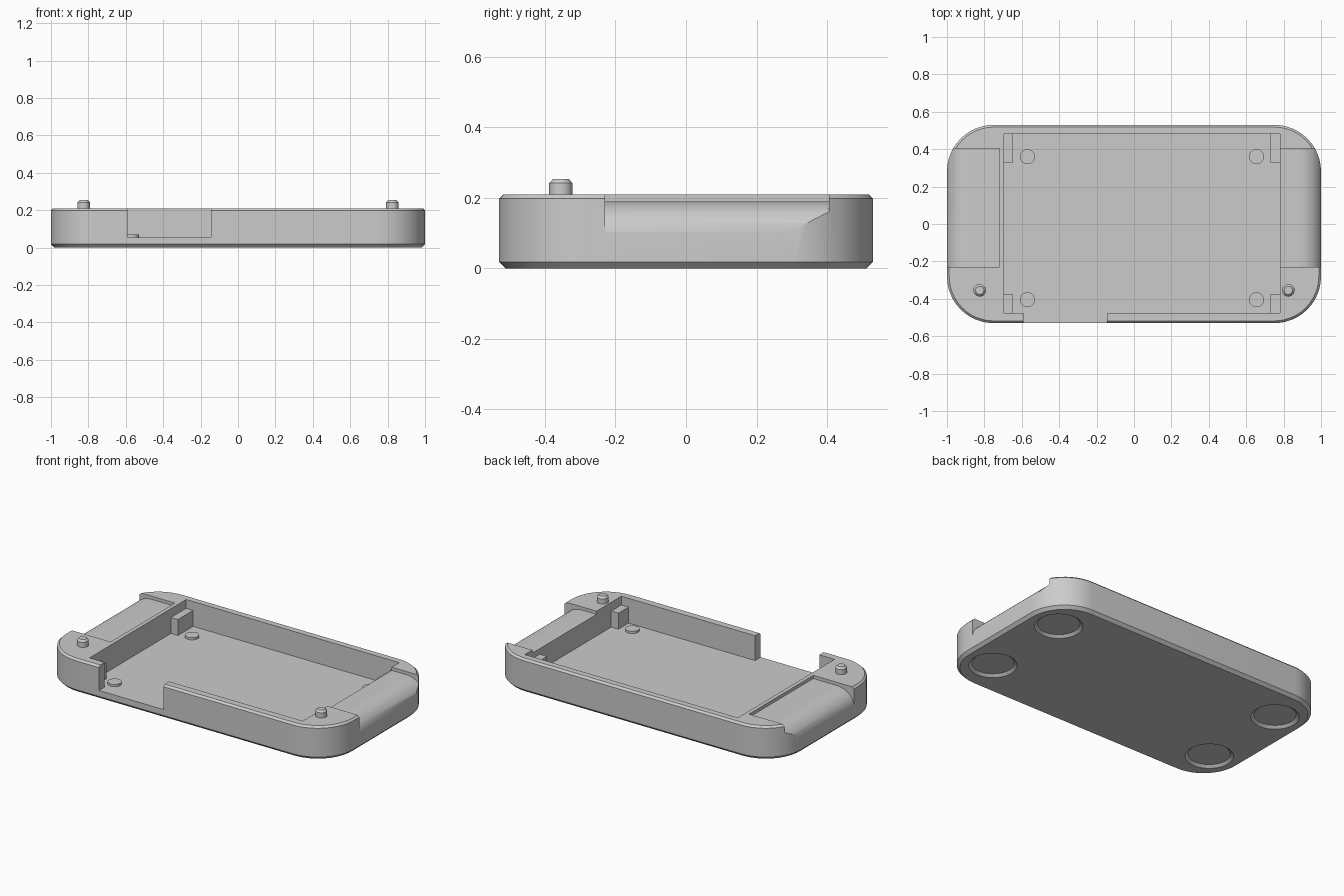
import bpy, bmesh, math
from math import cos, sin, pi

cube = bpy.data.objects.get("Cube")
if cube:
    bpy.data.objects.remove(cube, do_unlink=True)

grey = bpy.data.materials.new("matte grey")
grey.use_nodes = True
grey.diffuse_color = (0.6, 0.6, 0.6, 1)
grey.node_tree.nodes["Principled BSDF"].inputs["Base Color"].default_value = (0.6, 0.6, 0.6, 1)

FLOOR, TOP = 0.055, 0.21


def rounded_outline(hx, hy, r, steps=12):
    """Rounded rectangle; a circle when hx = hy = r."""
    points = []
    for k, (sx, sy) in enumerate([(1, 1), (-1, 1), (-1, -1), (1, -1)]):
        for i in range(steps + (hx > r)):
            a = (k + i / steps) * pi / 2
            points.append((sx * (hx - r) + r * cos(a), sy * (hy - r) + r * sin(a)))
    return points


def loft(name, rings):
    """Closed solid through matching rings of 3D points."""
    bm = bmesh.new()
    loops = [[bm.verts.new(p) for p in ring] for ring in rings]
    n = len(loops[0])
    for low, high in zip(loops, loops[1:]):
        for i in range(n):
            j = (i + 1) % n
            bm.faces.new((low[i], low[j], high[j], high[i]))
    bm.faces.new(loops[0][::-1])
    bm.faces.new(loops[-1])
    bmesh.ops.recalc_face_normals(bm, faces=bm.faces)
    mesh = bpy.data.meshes.new(name)
    bm.to_mesh(mesh)
    bm.free()
    mesh.materials.append(grey)
    obj = bpy.data.objects.new(name, mesh)
    bpy.context.collection.objects.link(obj)
    return obj


def disc(name, x, y, profile):
    """Round part from (radius, z) pairs."""
    return loft(name, [[(x + px, y + py, z) for px, py in rounded_outline(r, r, r)]
                       for r, z in profile])


def box(name, x0, x1, y0, y1, z0, z1):
    return loft(name, [[(x0, y0, z), (x1, y0, z), (x1, y1, z), (x0, y1, z)] for z in (z0, z1)])


def activate(obj):
    bpy.ops.object.select_all(action='DESELECT')
    obj.select_set(True)
    bpy.context.view_layer.objects.active = obj


def cut(target, cutter):
    mod = target.modifiers.new("cut", 'BOOLEAN')
    mod.operation, mod.solver, mod.object = 'DIFFERENCE', 'EXACT', cutter
    activate(target)
    bpy.ops.object.modifier_apply(modifier=mod.name)
    bpy.data.objects.remove(cutter, do_unlink=True)


def smooth(obj):
    activate(obj)
    bpy.ops.object.shade_smooth_by_angle(angle=math.radians(30))


# Chamfered tray body
tray = loft("tray_body", [
    [(x, y, z) for x, y in rounded_outline(1 - d, 0.53 - d, 0.25 - d)]
    for d, z in [(0.018, 0), (0, 0.018), (0, TOP - 0.012), (0.012, TOP)]])

# Inner pocket and front opening
cut(tray, box("pocket_cutter", -0.695, 0.78, -0.475, 0.48, FLOOR, 0.4))
cut(tray, box("opening_cutter", -0.59, -0.145, -0.6, -0.45, FLOOR, 0.4))

# Rounded grip recess at each end
for side, inner in ((1, 0.77), (-1, 0.72)):
    arc = [(0.88 + 0.121 * sin(t * pi / 24), 0.09 + 0.1 * cos(t * pi / 24)) for t in range(13)]
    profile = [(inner, 0.19)] + arc + [(1.1, 0.09), (1.1, 0.4), (inner, 0.4)]
    cut(tray, loft("grip_cutter", [[(side * x, y, z) for x, z in profile] for y in (-0.23, 0.405)]))

# Foot recesses underneath
for x in (-0.8, 0.8):
    for y in (-0.29, 0.29):
        cut(tray, disc("foot_cutter", x, y, [(0.144, -0.005), (0.120, 0.015)]))
smooth(tray)

# Alignment pins on the front corners
for side, label in ((1, "left"), (-1, "right")):
    smooth(disc(label + "_pin", side * 0.825, -0.355,
                [(0.033, TOP - 0.01), (0.033, 0.242), (0.022, 0.254)]))

# Floor pads and corner ribs
for x, rib_x0, rib_x1, side in ((0.655, 0.73, 0.785, "left"), (-0.57, -0.7, -0.647, "right")):
    for y, rib_y0, rib_y1, end in ((0.36, 0.33, 0.485, "back"), (-0.405, -0.48, -0.375, "front")):
        smooth(disc(f"{end}_{side}_pad", x, y, [(0.04, FLOOR - 0.01), (0.04, 0.069)]))
        box(f"{end}_{side}_rib", rib_x0, rib_x1, rib_y0, rib_y1, FLOOR - 0.01, 0.155)
